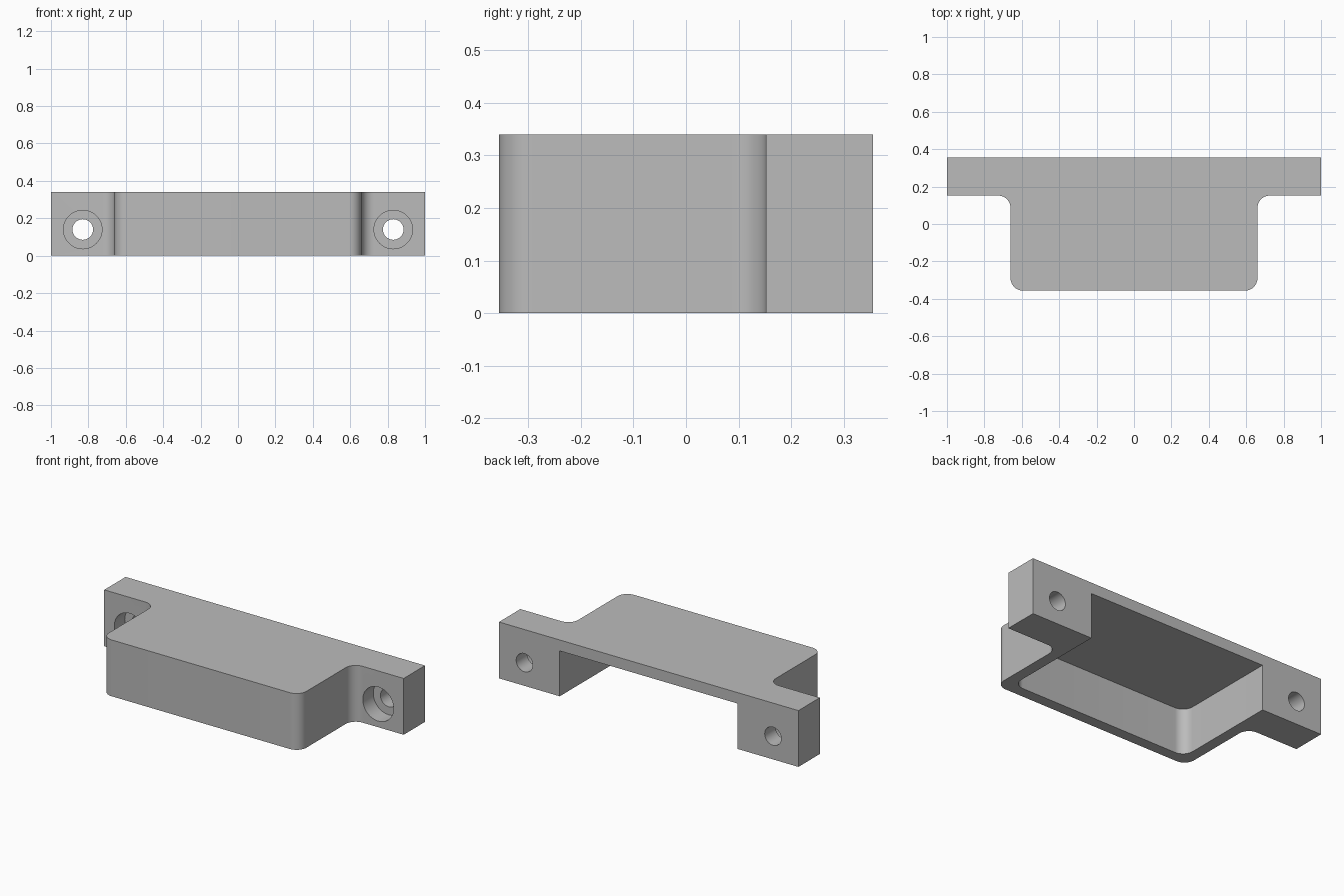
import bpy, bmesh, math

cube = bpy.data.objects.get("Cube")
if cube:
    bpy.data.objects.remove(cube, do_unlink=True)

HEIGHT, BACK, FLANGE_Y = 0.34, 0.356, 0.152
BODY_X, WALL, FILLET = 0.66, 0.066, 0.066
HOLE_X, HOLE_Z = 0.83, 0.14

grey = bpy.data.materials.new("plain grey")
grey.use_nodes = True
colour = (0.5, 0.5, 0.5, 1)
grey.diffuse_color = colour
grey.node_tree.nodes["Principled BSDF"].inputs["Base Color"].default_value = colour


def arc(cx, cy, start, end, r=FILLET, steps=12):
    angles = [math.radians(start + (end - start) * i / steps) for i in range(steps + 1)]
    return [(cx + r * math.cos(a), cy + r * math.sin(a)) for a in angles]


def prism(name, half, z0, z1):
    """Extrude a symmetric outline, given as its +x half from front to back."""
    outline = half + [(-x, y) for x, y in reversed(half)]
    bm = bmesh.new()
    face = bm.faces.new([bm.verts.new((x, y, z0)) for x, y in outline])
    top = bmesh.ops.extrude_face_region(bm, geom=[face])
    verts = [v for v in top["geom"] if isinstance(v, bmesh.types.BMVert)]
    bmesh.ops.translate(bm, verts=verts, vec=(0, 0, z1 - z0))
    bmesh.ops.recalc_face_normals(bm, faces=bm.faces)
    mesh = bpy.data.meshes.new(name)
    bm.to_mesh(mesh)
    bm.free()
    obj = bpy.data.objects.new(name, mesh)
    bpy.context.collection.objects.link(obj)
    mesh.materials.append(grey)
    return obj


def drill(name, x, radius, y0, y1):
    bpy.ops.mesh.primitive_cylinder_add(
        vertices=48, radius=radius, depth=y1 - y0,
        location=(x, (y0 + y1) / 2, HOLE_Z), rotation=(math.pi / 2, 0, 0))
    obj = bpy.context.object
    obj.name = name
    obj.data.materials.append(grey)
    return obj


# Bracket: rounded body with a mounting flange along the back
body_half = (arc(BODY_X - FILLET, -BACK + FILLET, -90, 0)
             + arc(BODY_X + FILLET, FLANGE_Y - FILLET, 180, 90)
             + [(1, FLANGE_Y), (1, BACK)])
bracket = prism("bracket", body_half, 0, HEIGHT)

# Cavity open to the bottom and the back
inner_x = BODY_X - WALL
cavity_half = (arc(inner_x - FILLET, -BACK + WALL + FILLET, -90, 0)
               + [(inner_x, BACK + 0.1)])
cutters = [prism("cavity_cutter", cavity_half, -0.1, HEIGHT - WALL)]

# Counterbored screw holes
for side, x in (("left", HOLE_X), ("right", -HOLE_X)):
    cutters.append(drill(side + "_counterbore_cutter", x, 0.103, FLANGE_Y - 0.1, FLANGE_Y + 0.1))
    cutters.append(drill(side + "_screw_hole_cutter", x, 0.055, 0, BACK + 0.1))

for cutter in cutters:
    mod = bracket.modifiers.new(cutter.name, "BOOLEAN")
    mod.operation = "DIFFERENCE"
    mod.solver = "EXACT"
    mod.object = cutter
    bpy.ops.object.select_all(action="DESELECT")
    bracket.select_set(True)
    bpy.context.view_layer.objects.active = bracket
    bpy.ops.object.modifier_apply(modifier=mod.name)
    bpy.data.objects.remove(cutter, do_unlink=True)

bpy.ops.object.shade_smooth_by_angle(angle=math.radians(30))
